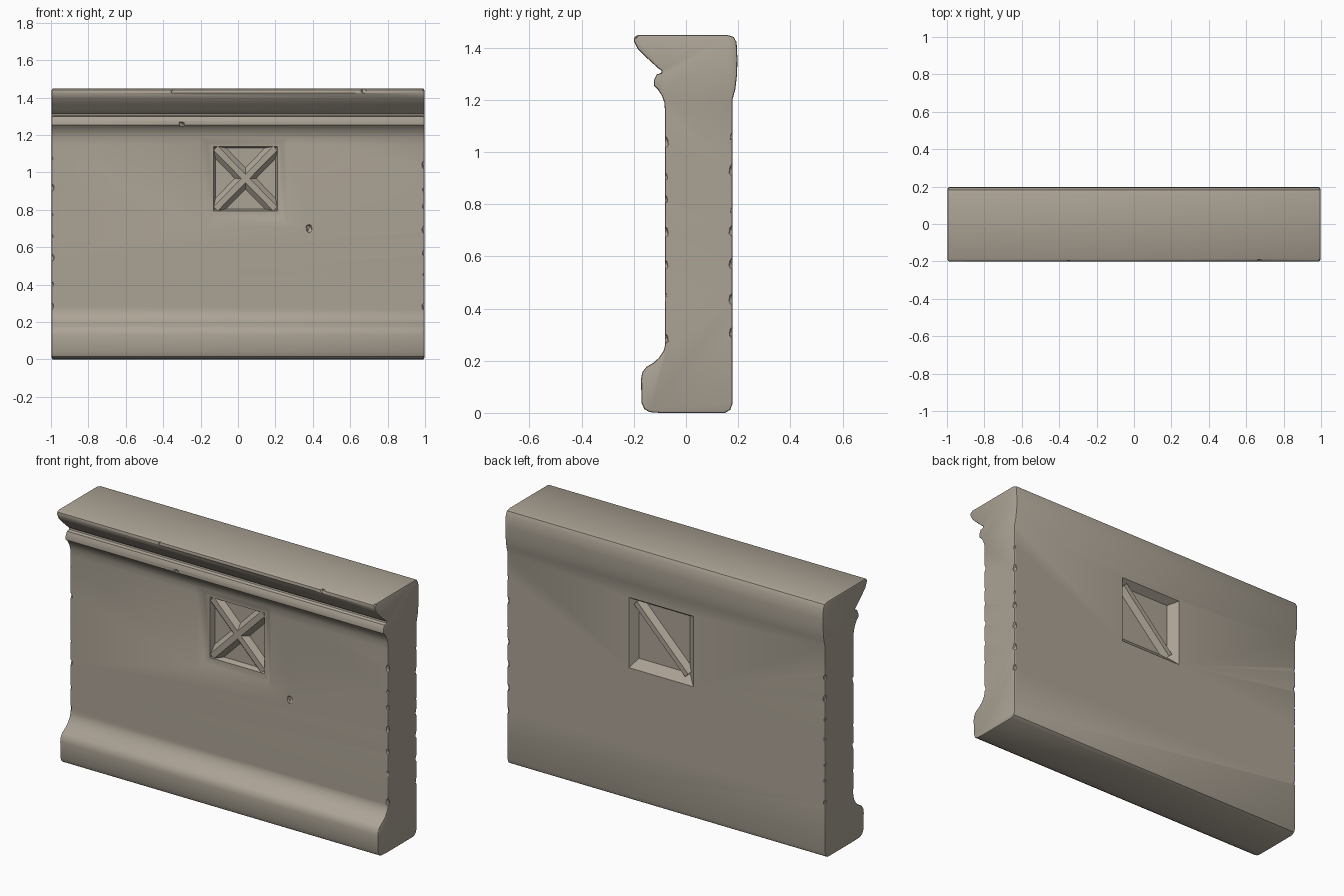
import bpy, bmesh, random
from mathutils import Vector

if "Cube" in bpy.data.objects:
    bpy.data.objects.remove(bpy.data.objects["Cube"])

random.seed(4)
stone = bpy.data.materials.new("warm grey stone")
stone.diffuse_color = (0.41, 0.365, 0.30, 1)
stone.use_nodes = True
stone.node_tree.nodes["Principled BSDF"].inputs["Base Color"].default_value = stone.diffuse_color


def finish(name, bm):
    bmesh.ops.recalc_face_normals(bm, faces=bm.faces[:])
    me = bpy.data.meshes.new(name)
    bm.to_mesh(me)
    bm.free()
    me.materials.append(stone)
    ob = bpy.data.objects.new(name, me)
    bpy.context.collection.objects.link(ob)
    return ob


def loft(bm, a, b):
    """Closed solid between two matching loops of points."""
    va, vb = [bm.verts.new(p) for p in a], [bm.verts.new(p) for p in b]
    n = len(va)
    bm.faces.new(va)
    bm.faces.new(vb[::-1])
    for i in range(n):
        j = (i + 1) % n
        bm.faces.new((va[i], vb[i], vb[j], va[j]))


def apply_all(ob):
    bpy.context.view_layer.objects.active = ob
    for m in list(ob.modifiers):
        bpy.ops.object.modifier_apply(modifier=m.name)


def smooth(ob):
    bpy.ops.object.select_all(action='DESELECT')
    ob.select_set(True)
    bpy.context.view_layer.objects.active = ob
    bpy.ops.object.shade_smooth_by_angle(angle=0.55)


# wall: moulded profile (y, z) run along x
profile = [(-0.14, 0.003), (-0.1, 0), (0.15, 0), (0.17, 0.012), (0.178, 0.035),
           (0.178, 1.2), (0.189, 1.24), (0.196, 1.30), (0.197, 1.36),
           (0.194, 1.42), (0.183, 1.441), (0.16, 1.448), (-0.185, 1.448),
           (-0.198, 1.44), (-0.2, 1.425), (-0.185, 1.395), (-0.155, 1.365),
           (-0.122, 1.335), (-0.108, 1.322), (-0.094, 1.312), (-0.094, 1.302),
           (-0.112, 1.298), (-0.123, 1.276), (-0.123, 1.254), (-0.108, 1.24),
           (-0.092, 1.215), (-0.083, 1.19), (-0.08, 1.15),
           (-0.08, 0.26), (-0.086, 0.238), (-0.103, 0.212), (-0.125, 0.192),
           (-0.152, 0.176), (-0.168, 0.155), (-0.172, 0.13), (-0.171, 0.04),
           (-0.16, 0.015)]
bm = bmesh.new()
loft(bm, [(-0.996, y, z) for y, z in profile], [(0.996, y, z) for y, z in profile])
wall = finish("moulded_wall", bm)
bev = wall.modifiers.new("worn ends", 'BEVEL')
bev.width, bev.segments, bev.limit_method, bev.angle_limit = 0.012, 2, 'ANGLE', 1.3


# window recesses: tapered on both faces
def rect(x0, x1, z0, z1, y):
    return [(x0, y, z0), (x1, y, z0), (x1, y, z1), (x0, y, z1)]


bm = bmesh.new()
loft(bm, rect(-0.21, 0.27, 0.71, 1.19, -0.084), rect(-0.165, 0.235, 0.755, 1.155, -0.063))
loft_front = finish("front_frame_cutter", bm)
bm = bmesh.new()
loft(bm, rect(-0.14, 0.22, 0.785, 1.145, -0.09), rect(-0.12, 0.20, 0.805, 1.13, -0.035))
loft_inner = finish("front_recess_cutter", bm)
bm = bmesh.new()
loft(bm, rect(-0.175, 0.235, 0.75, 1.155, 0.182), rect(-0.12, 0.20, 0.80, 1.125, 0.135))
loft_back = finish("back_recess_cutter", bm)

# chips along the upright edges and the mouldings
bm = bmesh.new()
spots = [(sx * 1.0, y, 0.3 + 0.125 * k + random.uniform(-0.03, 0.03))
         for sx in (-1, 1) for y in (-0.085, 0.183) for k in range(7)]
spots += [(0.38, -0.088, 0.70), (-0.3, -0.13, 1.252), (0.67, -0.207, 1.445),
          (-0.35, -0.21, 1.44), (1.0, -0.2, 1.45), (1.0, -0.175, 0.16)]
for p in spots:
    res = bmesh.ops.create_icosphere(bm, subdivisions=1, radius=random.uniform(0.014, 0.022))
    for v in res["verts"]:
        v.co.z *= random.uniform(1.0, 1.7)
        v.co += Vector(p)
chips = finish("chip_cutter", bm)

for cutter in (loft_front, loft_inner, loft_back, chips):
    cut = wall.modifiers.new(cutter.name, 'BOOLEAN')
    cut.operation, cut.solver, cut.object = 'DIFFERENCE', 'EXACT', cutter
apply_all(wall)
for cutter in (loft_front, loft_inner, loft_back, chips):
    bpy.data.objects.remove(cutter)
smooth(wall)


# diagonal window bars: ridges with sloping sides
def bar(name, a, b, y_floor, y_top, half):
    a, b = Vector((a[0], 0, a[1])), Vector((b[0], 0, b[1]))
    d = (b - a).normalized()
    side = Vector((-d.z, 0, d.x))
    def section(p):
        return [p + side * s * half + Vector((0, y, 0)) for s, y in
                ((-1, y_floor), (-0.35, y_top), (0.35, y_top), (1, y_floor))]
    bm = bmesh.new()
    loft(bm, section(a), section(b))
    smooth(finish(name, bm))


bar("front_bar_rising", (-0.12, 0.805), (0.20, 1.13), -0.03, -0.061, 0.045)
bar("front_bar_falling", (-0.12, 1.13), (0.20, 0.805), -0.03, -0.061, 0.045)
bar("back_bar", (-0.12, 0.80), (0.20, 1.125), 0.13, 0.166, 0.04)
